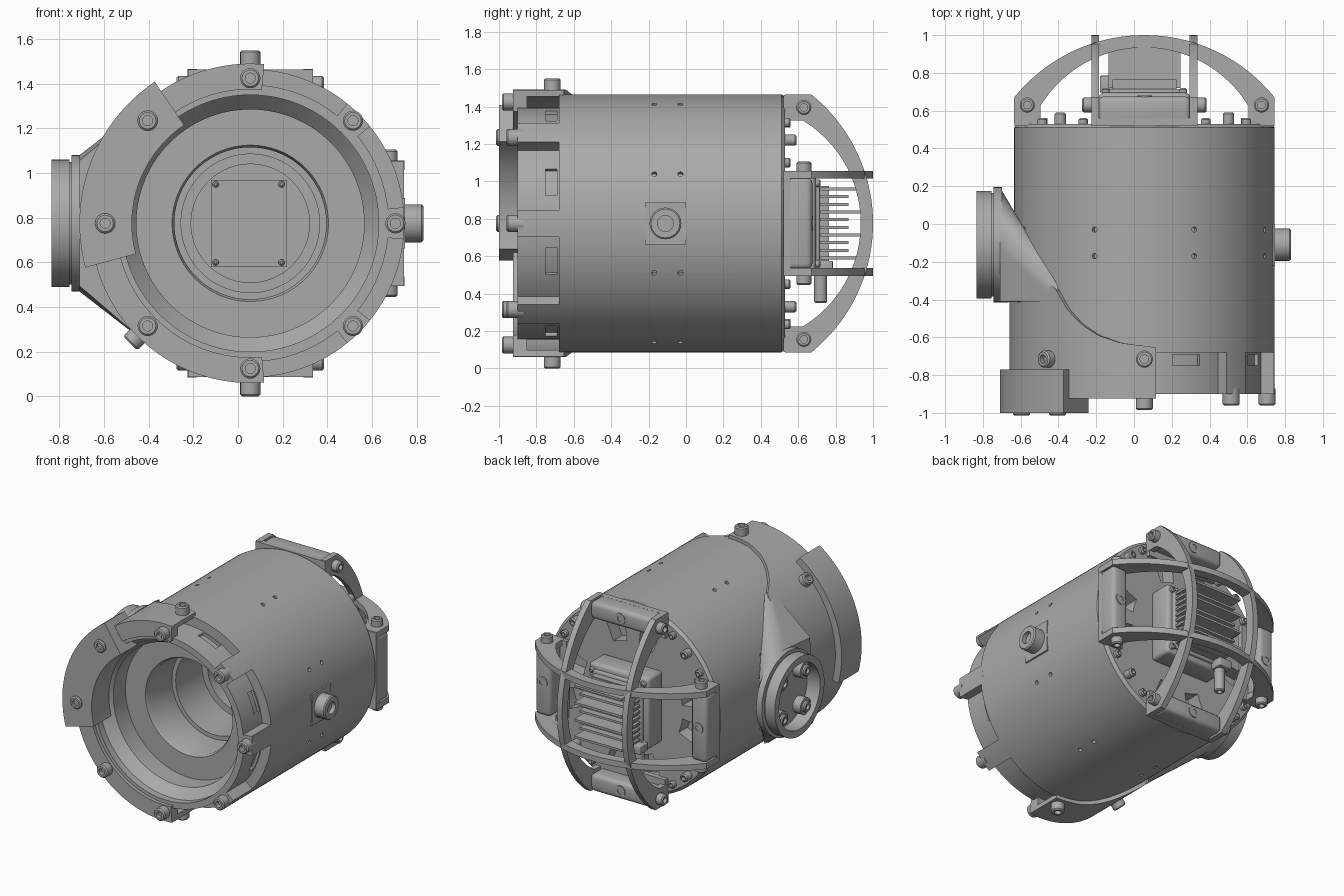
import bpy, bmesh
from math import radians, cos, sin, pi, sqrt
from mathutils import Matrix, Vector

if "Cube" in bpy.data.objects:
    bpy.data.objects.remove(bpy.data.objects["Cube"])

grey = bpy.data.materials.new("machined grey")
grey.use_nodes = True
grey.diffuse_color = (0.4, 0.4, 0.4, 1)
grey.node_tree.nodes["Principled BSDF"].inputs["Base Color"].default_value = (0.4, 0.4, 0.4, 1)

CX, CZ = 0.055, 0.775
# Local z runs along world y; local angles are measured in the front plane
MAIN = Matrix(((1, 0, 0, CX), (0, 0, 1, 0), (0, 1, 0, CZ), (0, 0, 0, 1)))


def finish(name, bm, smooth=True):
    bmesh.ops.remove_doubles(bm, verts=bm.verts, dist=1e-5)
    bmesh.ops.recalc_face_normals(bm, faces=bm.faces)
    me = bpy.data.meshes.new(name)
    bm.to_mesh(me)
    bm.free()
    me.materials.append(grey)
    ob = bpy.data.objects.new(name, me)
    bpy.context.scene.collection.objects.link(ob)
    if smooth:
        bpy.ops.object.select_all(action='DESELECT')
        ob.select_set(True)
        bpy.context.view_layer.objects.active = ob
        bpy.ops.object.shade_smooth_by_angle(angle=radians(30))
    return ob


def add_turned(bm, profile, matrix=MAIN, a0=0, a1=360, n=96):
    """Sweep a closed (radius, height) profile; it may depend on the angle."""
    full = a1 - a0 >= 360
    rings = []
    for i in range(n if full else n + 1):
        a = a0 + (a1 - a0) * i / n
        pts = profile(a) if callable(profile) else profile
        t = radians(a)
        rings.append([bm.verts.new(matrix @ Vector((r * cos(t), r * sin(t), h))) for r, h in pts])
    for i in range(n):
        p, q = rings[i], rings[(i + 1) % len(rings)]
        for j in range(len(p)):
            k = (j + 1) % len(p)
            bm.faces.new((p[j], p[k], q[k], q[j]))
    if not full:
        bm.faces.new(rings[0])
        bm.faces.new(rings[-1])


def turned(name, profile, *args, **kw):
    bm = bmesh.new()
    add_turned(bm, profile, *args, **kw)
    return finish(name, bm)


def aim(pos, direction):
    return Matrix.Translation(pos) @ Vector(direction).to_track_quat('Z', 'Y').to_matrix().to_4x4()


def polar(a, r, y):
    return Vector((CX + r * cos(radians(a)), y, CZ + r * sin(radians(a))))


def screw(name, pos, direction, r=0.045, h=0.06):
    """Socket head screw standing on pos."""
    s = r * 0.5
    prof = [(0, -0.03), (r, -0.03), (r, h - 0.008), (r - 0.008, h), (s, h), (s, h - 0.03), (0, h - 0.03)]
    return turned(name, prof, aim(pos, direction), n=24)


def box(name, center, size, bevel=0.0, rot=None):
    bm = bmesh.new()
    bmesh.ops.create_cube(bm, size=1, matrix=Matrix.Diagonal((*size, 1)))
    if bevel:
        bmesh.ops.bevel(bm, geom=bm.edges[:], offset=bevel, segments=3, affect='EDGES', profile=0.5)
    bm.transform(Matrix.Translation(center) @ (rot or Matrix()))
    return finish(name, bm, bevel > 0)


def sector(r0, r1, y0, y1):
    return [(r0, y0), (r1, y0), (r1, y1), (r0, y1)]


# Hollow main housing with stepped bore
body = turned("housing", [
    (0, 0.53), (0.67, 0.53), (0.69, 0.51), (0.69, -0.68), (0.62, -0.68), (0.62, -0.9),
    (0.575, -0.9), (0.575, -0.85), (0.51, -0.78), (0.51, -0.64), (0.35, -0.64), (0.34, -0.62),
    (0.34, -0.35), (0.31, -0.35), (0.31, -0.05), (0.265, -0.05), (0.265, 0.3), (0, 0.3)], n=128)

# Cut the screw holes, front slots and rear pockets
bm = bmesh.new()
hole = [(0, -0.03), (0.014, -0.03), (0.014, 0.03), (0, 0.03)]
for k in range(8):
    a = 22.5 + 45 * k
    for y in (-0.03, -0.17):
        p = polar(a, 0.69, y)
        add_turned(bm, hole, aim(p, p - Vector((CX, y, CZ))), n=12)
for a in (69, -19, -69, 21):
    add_turned(bm, sector(0.6, 0.66, -0.75, -0.69), a0=a - 7, a1=a + 7, n=8)
for k in range(4):
    for s in (-1, 1):
        a = 90 * k + 15 * s
        add_turned(bm, sector(0.4, 0.56, 0.43, 0.6), a0=a - 8, a1=a + 8, n=8)
cutter = finish("cutter", bm, False)
cutter.hide_render = True
mod = body.modifiers.new("cuts", 'BOOLEAN')
mod.operation, mod.object, mod.solver = 'DIFFERENCE', cutter, 'EXACT'
bpy.context.view_layer.objects.active = body
bpy.ops.object.modifier_apply(modifier="cuts")
bpy.data.objects.remove(cutter)

# Clamp shell around the model's right half, with a swept rear edge
EDGE = [(0, -0.33), (48, -0.33), (51, -0.38), (55, -0.45), (62, -0.53), (70, -0.59), (80, -0.63), (96, -0.655)]


def shell_profile(a):
    d = abs(a - 180)
    for (d0, y0), (d1, y1) in zip(EDGE, EDGE[1:]):
        if d <= d1:
            back = y0 + (y1 - y0) * (d - d0) / (d1 - d0)
            break
    return [(0.6, -0.925), (0.715, -0.925), (0.715, back), (0.68, back), (0.68, -0.85), (0.6, -0.85)]


turned("clamp_shell", shell_profile, a0=85, a1=275, n=95)
turned("front_tab", sector(0.53, 0.765, -1, -0.77), a0=124, a1=195, n=32)

# Front lugs and face screws
for a in (-45, 0, 45):
    turned("front_lug", sector(0.6, 0.69, -0.9, -0.66), a0=a - 6, a1=a + 6, n=6)
for k in range(8):
    a = 45 * k
    y = -0.9 if a in (0, 45, 315) else (-0.955 if a in (135, 180) else -0.925)
    screw("face_screw", polar(a, 0.65, y), (0, -1, 0))
for a, r in ((90, 0.715), (270, 0.715), (135, 0.7), (225, 0.7)):
    p = polar(a, r, -0.715)
    screw("radial_screw", p, p - Vector((CX, -0.715, CZ)))

# Side port: tapered shroud hulled from the flange to the shell
PY = -0.11
bm = bmesh.new()
for i in range(48):
    t = 2 * pi * i / 48
    bm.verts.new((-0.71, PY + 0.305 * cos(t), CZ + 0.305 * sin(t)))
for i in range(25):
    for y in (-0.41, -0.33):
        bm.verts.new(polar(130 + 100 * i / 24, 0.71, y))
bm.verts.new((-0.71, -0.41, CZ + 0.28))
bm.verts.new((-0.71, -0.41, CZ - 0.28))
res = bmesh.ops.convex_hull(bm, input=bm.verts)
bmesh.ops.delete(bm, geom=[g for g in set(res["geom_interior"] + res["geom_unused"])
                           if isinstance(g, bmesh.types.BMVert)], context='VERTS')
finish("port_shroud", bm)

PORT = aim((-0.7, PY, CZ), (-1, 0, 0))
turned("port_cup", [(0, 0), (0.305, 0), (0.305, 0.045), (0.275, 0.045), (0.275, 0.055), (0.285, 0.055),
                    (0.285, 0.135), (0.235, 0.135), (0.235, 0.03), (0, 0.03)], PORT, n=64)
for k in range(4):
    t = radians(45 + 90 * k)
    y, z = PY + 0.185 * cos(t), CZ + 0.185 * sin(t)
    turned("port_lobe", [(0, 0), (0.06, 0), (0.06, 0.09), (0, 0.09)], aim((-0.7, y, z), (-1, 0, 0)), n=24)
    screw("port_screw", (-0.78, y, z), (-1, 0, 0), 0.04, 0.03)

# Side mounting boss
box("boss_pad", (0.72, PY, CZ), (0.055, 0.22, 0.225))
screw("boss", (0.745, PY, CZ), (1, 0, 0), 0.085, 0.085)

# Sensor at the end of the bore
box("sensor_plate", (0.05, 0.29, CZ), (0.34, 0.03, 0.39))
for x in (-0.1, 0.195):
    for z in (0.6, 0.95):
        screw("sensor_screw", (x, 0.27, z), (0, -1, 0), 0.014, 0.012)

# Rear guard: arched bars, end blocks and screws on four sides
R_OUT, C_OUT, R_IN, C_IN = 0.886, 0.114, 0.645, 0.289
us = [-0.69 + 1.38 * i / 32 for i in range(33)]
vs = [0.55 - 1.10 * i / 32 for i in range(33)]
outline = [(-0.69, 0.53)] + [(u, C_OUT + sqrt(R_OUT ** 2 - u * u)) for u in us] + [(0.69, 0.53), (0.55, 0.53)]
outline += [(v, C_IN + sqrt(R_IN ** 2 - v * v)) for v in vs] + [(-0.55, 0.53)]


def guard_bar(name, offset, turn):
    bm = bmesh.new()
    face = bm.faces.new([bm.verts.new((u, y, offset - 0.021)) for u, y in outline])
    ext = bmesh.ops.extrude_face_region(bm, geom=[face])
    bmesh.ops.translate(bm, vec=(0, 0, 0.042), verts=[v for v in ext["geom"] if isinstance(v, bmesh.types.BMVert)])
    bm.transform(Matrix.Translation((CX, 0, CZ)) @ Matrix.Rotation(turn, 4, 'Y'))
    finish(name, bm)


for s in (-1, 1):
    guard_bar("guard_bar_horizontal", 0.26 * s, 0)
    guard_bar("guard_bar_vertical", 0.26 * s, pi / 2)

for k in range(4):
    a = 90 * k
    rot = Matrix.Rotation(radians(-a), 4, 'Y')
    side = polar(a + 90, 1, 0) - polar(0, 0, 0)
    box("guard_block", polar(a, 0.625, 0.6), (0.125, 0.15, 0.49), 0.03, rot)
    box("guard_foot", polar(a, 0.60, 0.54), (0.176, 0.04, 0.56), 0, rot)
    p = polar(a, 0.625, 0.66)
    turned("guard_block_bushing", [(0.02, 0), (0.04, 0), (0.04, 0.02), (0.02, 0.02)], aim(p, (0, 1, 0)), n=24)
    for s in (-1, 1):
        screw("guard_screw", polar(a, 0.62, 0.63) + side * 0.28 * s, side * s, 0.04, 0.05)
        screw("rear_screw", polar(a + 45 + 14 * s, 0.63, 0.53), (0, 1, 0), 0.025, 0.03)
    screw("rear_screw_large", polar(a + 45, 0.63, 0.53), (0, 1, 0), 0.03, 0.06)

# Rear electronics case with cooling fins
box("case", (CX, 0.61, CZ), (0.48, 0.17, 0.52), 0.025)
box("case_lid", (CX, 0.70, CZ), (0.40, 0.03, 0.44), 0.01)
box("heat_sink_base", (CX, 0.735, CZ), (0.34, 0.06, 0.40))
for i in range(10):
    depth = 0.93 if i % 3 == 0 else 0.87
    box("fin", (CX, (0.72 + depth) / 2, 0.59 + 0.041 * i), (0.38, depth - 0.72, 0.016))
box("cable_socket", (-0.13, 0.74, 0.545), (0.1, 0.09, 0.06), 0.006)
screw("cable_plug", (-0.13, 0.72, 0.50), (0, 0, -1), 0.035, 0.15)
for x in (-0.15, 0.26):
    for z in (0.56, 0.99):
        screw("case_screw", (x, 0.7, z), (0, 1, 0), 0.02, 0.02)
